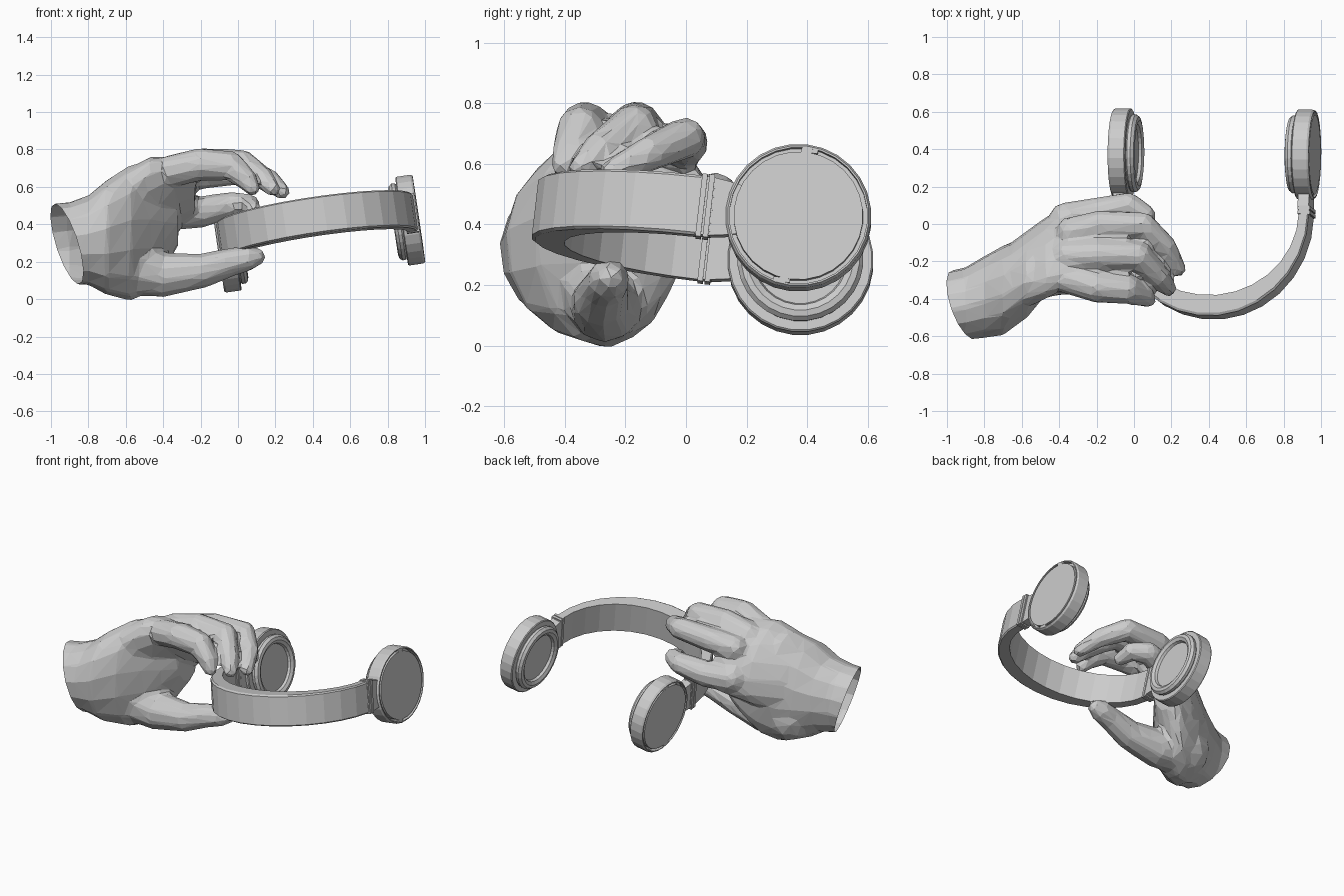
import bpy, bmesh
from math import sin, cos, pi, radians
from mathutils import Matrix, Vector

cube = bpy.data.objects.get("Cube")
if cube:
    bpy.data.objects.remove(cube)

grey = bpy.data.materials.new("light_grey")
grey.use_nodes = True
COLOUR = (0.6, 0.6, 0.6, 1)
grey.diffuse_color = COLOUR
grey.node_tree.nodes["Principled BSDF"].inputs["Base Color"].default_value = COLOUR


def make(name, bm, matrix=None, mirror=False):
    bmesh.ops.recalc_face_normals(bm, faces=bm.faces)
    mesh = bpy.data.meshes.new(name)
    bm.to_mesh(mesh)
    bm.free()
    mesh.materials.append(grey)
    ob = bpy.data.objects.new(name, mesh)
    bpy.context.scene.collection.objects.link(ob)
    if matrix:
        ob.matrix_world = matrix
    if mirror:
        ob.modifiers.new("Mirror", 'MIRROR').use_mirror_merge = False
    return ob


def loft(bm, rings):
    """Skin a list of closed rings and cap both ends."""
    vs = [[bm.verts.new(p) for p in ring] for ring in rings]
    n = len(vs[0])
    for a, b in zip(vs, vs[1:]):
        for i in range(n):
            j = (i + 1) % n
            bm.faces.new((a[i], a[j], b[j], b[i]))
    bm.faces.new(vs[0][::-1])
    bm.faces.new(vs[-1])


def box(bm, centre, size):
    m = Matrix.Translation(centre) @ Matrix.Diagonal((*size, 1))
    bmesh.ops.create_cube(bm, size=1, matrix=m)


# ---------- Headphones, built in their own tilted frame ----------
FRAME = (Matrix.Translation((0.43, 0.375, 0.35))
         @ Matrix.Rotation(radians(-.4), 4, 'Z')
         @ Matrix.Rotation(radians(-8.4), 4, 'Y')
         @ Matrix.Rotation(radians(-6.5), 4, 'X'))

# Ear cups: cushion, shell and grooved outer face turned around x
SIDES = 28
profile = [(.432, .15), (.416, .156), (.405, .176), (.409, .196), (.425, .209),
           (.443, .207), (.45, .2), (.45, .236), (.455, .241), (.532, .241),
           (.543, .234), (.543, .228), (.513, .228), (.513, .214), (.543, .214)]
bm = bmesh.new()
loft(bm, [[(x, r * cos(2 * pi * i / SIDES), r * sin(2 * pi * i / SIDES))
           for i in range(SIDES)] for x, r in profile])
make("ear_cup", bm, FRAME, True)

# Bridges that interrupt the groove at top and bottom
bm = bmesh.new()
for y, z in ((.012, .22), (-.03, -.218)):
    box(bm, (.528, y, z), (.029, .055, .015))
make("groove_bridge", bm, FRAME, True)

# Headband: half ellipse, thicker in the middle
rings = []
STEPS = 15
for i in range(STEPS + 1):
    t = pi * i / STEPS
    inner = Vector((.478 * cos(t), -.325 - .447 * sin(t), 0))
    outer = Vector((.532 * cos(t), -.325 - .557 * sin(t), 0))
    shoulder = inner.lerp(outer, .88)
    rings.append([p + Vector((0, 0, z)) for p, z in (
        (inner, -.1), (shoulder, -.1), (outer, -.092),
        (outer, .092), (shoulder, .1), (inner, .1))])
bm = bmesh.new()
loft(bm, rings)
make("headband", bm, FRAME)

# Hinges: two ribs and the neck that enters the cup
bm = bmesh.new()
for y in (-.322, -.298):
    box(bm, (.505, y, 0), (.068, .018, .21))
box(bm, (.505, -.31, 0), (.056, .05, .195))
loft(bm, [[(x, y, z * h) for x, z in ((.47, -1), (.53, -1), (.53, 1), (.47, 1))]
          for y, h in ((-.29, .097), (-.24, .09), (-.19, .08))])
make("hinge", bm, FRAME, True)

# ---------- Hand ----------
bm = bmesh.new()


def ellipse_loft(sections):
    """Sections: x, centre y, centre z, half length, half thickness, roll."""
    rings = []
    for x, cy, cz, long, thick, roll in sections:
        c, s = cos(radians(roll)), sin(radians(roll))
        ring = []
        for i in range(14):
            a = 2 * pi * i / 14
            u, v = long * cos(a), thick * sin(a)
            ring.append((x, cy - u * s + v * c, cz + u * c + v * s))
        rings.append(ring)
    loft(bm, rings)


def digit(joints):
    """Chain of tapered capsules through (x, y, z, radius) joints."""
    for x, y, z, r in joints:
        bmesh.ops.create_icosphere(bm, subdivisions=2, radius=r,
                                   matrix=Matrix.Translation((x, y, z)))
    for a, b in zip(joints, joints[1:]):
        p, q = Vector(a[:3]), Vector(b[:3])
        d = q - p
        m = (Matrix.Translation((p + q) / 2)
             @ d.to_track_quat('Z', 'Y').to_matrix().to_4x4())
        bmesh.ops.create_cone(bm, cap_ends=True, segments=10, radius1=a[3],
                              radius2=b[3], depth=d.length, matrix=m)


# Wrist and heel of the hand, ending in the web beside the thumb
ellipse_loft([(-1.1, -.46, .28, .22, .185, 5), (-.9, -.425, .3, .22, .195, 5),
              (-.8, -.39, .315, .24, .22, 5), (-.7, -.355, .33, .31, .24, 5),
              (-.57, -.28, .355, .368, .22, 3), (-.47, -.205, .37, .33, .17, 5),
              (-.39, -.14, .39, .23, .13, 12), (-.32, -.085, .42, .14, .1, 20)])
# Slanted slab of the palm behind the knuckles
ellipse_loft([(-.78, -.37, .36, .18, .16, 20), (-.65, -.29, .43, .245, .18, 28),
              (-.47, -.18, .53, .28, .155, 42), (-.33, -.105, .565, .27, .12, 50),
              (-.23, -.085, .575, .24, .08, 52)])
# Thumb, index, middle, ring and little finger
digit([(-.6, -.26, .185, .175), (-.42, -.265, .13, .122), (-.2, -.28, .15, .094),
       (-.03, -.265, .2, .075), (.05, -.255, .218, .07), (.095, -.25, .225, .052)])
digit([(-.36, -.29, .685, .085), (-.2, -.335, .72, .088), (-.04, -.35, .712, .08),
       (.045, -.385, .64, .06), (.075, -.405, .595, .044)])
digit([(-.36, -.17, .68, .085), (-.18, -.165, .724, .085), (.02, -.17, .722, .078),
       (.13, -.28, .65, .062), (.185, -.345, .59, .044)])
digit([(-.34, -.04, .64, .08), (-.18, -.005, .67, .08), (.05, -.005, .685, .07),
       (.17, -.12, .635, .06), (.235, -.24, .575, .044)])
digit([(-.36, .02, .47, .1), (-.2, .06, .465, .085), (-.03, .1, .505, .07),
       (.06, .05, .505, .057), (.08, -.04, .48, .042)])
hand = make("hand", bm)

# Fuse the pieces into one faceted skin
remesh = hand.modifiers.new("Fuse", 'REMESH')
remesh.mode = 'VOXEL'
remesh.voxel_size = 0.016
smooth = hand.modifiers.new("Soften", 'SMOOTH')
smooth.factor, smooth.iterations = 0.5, 5
hand.modifiers.new("Facet", 'DECIMATE').ratio = 0.05
bpy.context.view_layer.update()
fused = bpy.data.meshes.new_from_object(
    hand.evaluated_get(bpy.context.evaluated_depsgraph_get()))
hand.modifiers.clear()

# Cut the wrist open on a slanted plane
bm = bmesh.new()
bm.from_mesh(fused)
bmesh.ops.bisect_plane(bm, geom=bm.verts[:] + bm.edges[:] + bm.faces[:],
                       plane_co=(-.92, -.42, .3), plane_no=(-.92, -.31, -.3),
                       clear_outer=True)
for f in bm.faces:
    f.smooth = False
bm.to_mesh(hand.data)
bm.free()
bpy.data.meshes.remove(fused)
